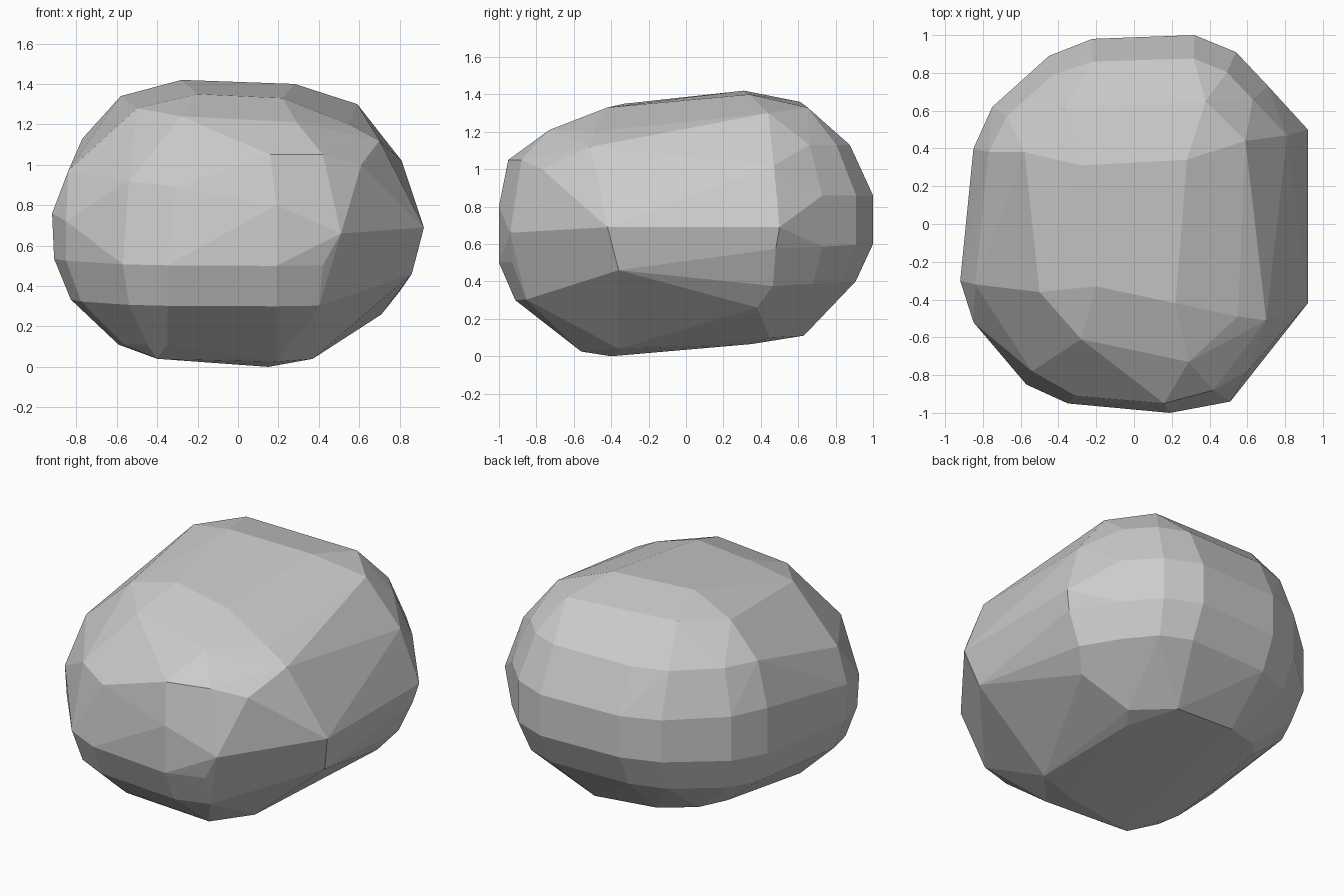
import bpy, bmesh
from math import radians

if "Cube" in bpy.data.objects:
    bpy.data.objects.remove(bpy.data.objects["Cube"])

# boulder outline seen from above, front then back
front = [(-.91, -.3), (-.85, -.5), (-.57, -.85), (-.35, -.95), (.19, -1), (.42, -.93)]
back = [(.89, .48), (.71, .73), (.54, .91), (.32, 1), (-.22, .98),
        (-.45, .89), (-.75, .62), (-.85, .4)]


def ring(outline, scale, z, tilt=0):
    """Draw the outline in towards a flat core, with a slight rise to the back."""
    points = []
    for x, y in outline:
        cx, cy = max(-.36, min(.3, x)), max(-.42, min(.38, y))
        px, py = cx + (x - cx) * scale, cy + (y - cy) * scale
        points.append((px, py, z + tilt * py))
    return points


# rounded rows: lower sides, front of the underside, upper back
points = ring(front + back, 1, .55, .05) + ring(front + back, .85, .35, .055)
points += ring(front[:5], .42, .11)
points += ring(back[1:], 1, .86) + ring(back[1:], .8, 1.13)

# irregular crown, chipped sides and tilted base
crown = [(-.28, .31, 1.42), (.28, .34, 1.40), (-.2, -.33, 1.35), (.22, -.42, 1.33),
         (-.58, .38, 1.34), (.59, .44, 1.30), (.38, .65, 1.33), (-.37, .61, 1.36),
         (-.5, -.36, 1.28), (.55, -.49, 1.20), (-.28, -.61, 1.24), (.29, -.73, 1.21)]
chips = [(.16, -.95, 1.05), (.42, -.88, 1.05), (.61, -.77, 1.0), (.70, -.51, 1.12),
         (-.54, -.78, .92), (-.31, -.91, .89), (.19, -1, .8), (.51, -.94, .66),
         (.64, -.74, .83), (.92, -.42, .69), (.92, .5, .69), (.86, -.36, .46),
         (.81, .47, 1.02), (-.92, -.3, .76), (-.84, -.32, .97), (-.85, -.52, .72),
         (-.77, .38, 1.13)]
base = [(.15, -.4, 0), (.37, -.36, .04), (.19, -.56, .025), (-.4, -.54, .04),
        (.35, .35, .065), (.42, .45, .1), (.2, .63, .11), (-.22, .61, .14),
        (-.45, .52, .17), (.71, .38, .26), (-.57, .4, .2)]
points += crown + chips + base

# boulder: wrap the corners in a faceted shell and merge nearly flat triangles
bm = bmesh.new()
for p in points:
    bm.verts.new(p)
bmesh.ops.remove_doubles(bm, verts=bm.verts[:], dist=.01)
bmesh.ops.convex_hull(bm, input=bm.verts[:])
bmesh.ops.delete(bm, geom=[v for v in bm.verts if not v.link_faces], context='VERTS')
bmesh.ops.dissolve_limit(bm, angle_limit=radians(3), verts=bm.verts[:], edges=bm.edges[:])
bmesh.ops.recalc_face_normals(bm, faces=bm.faces[:])
mesh = bpy.data.meshes.new("boulder")
bm.to_mesh(mesh)
bm.free()
boulder = bpy.data.objects.new("boulder", mesh)
bpy.context.collection.objects.link(boulder)
